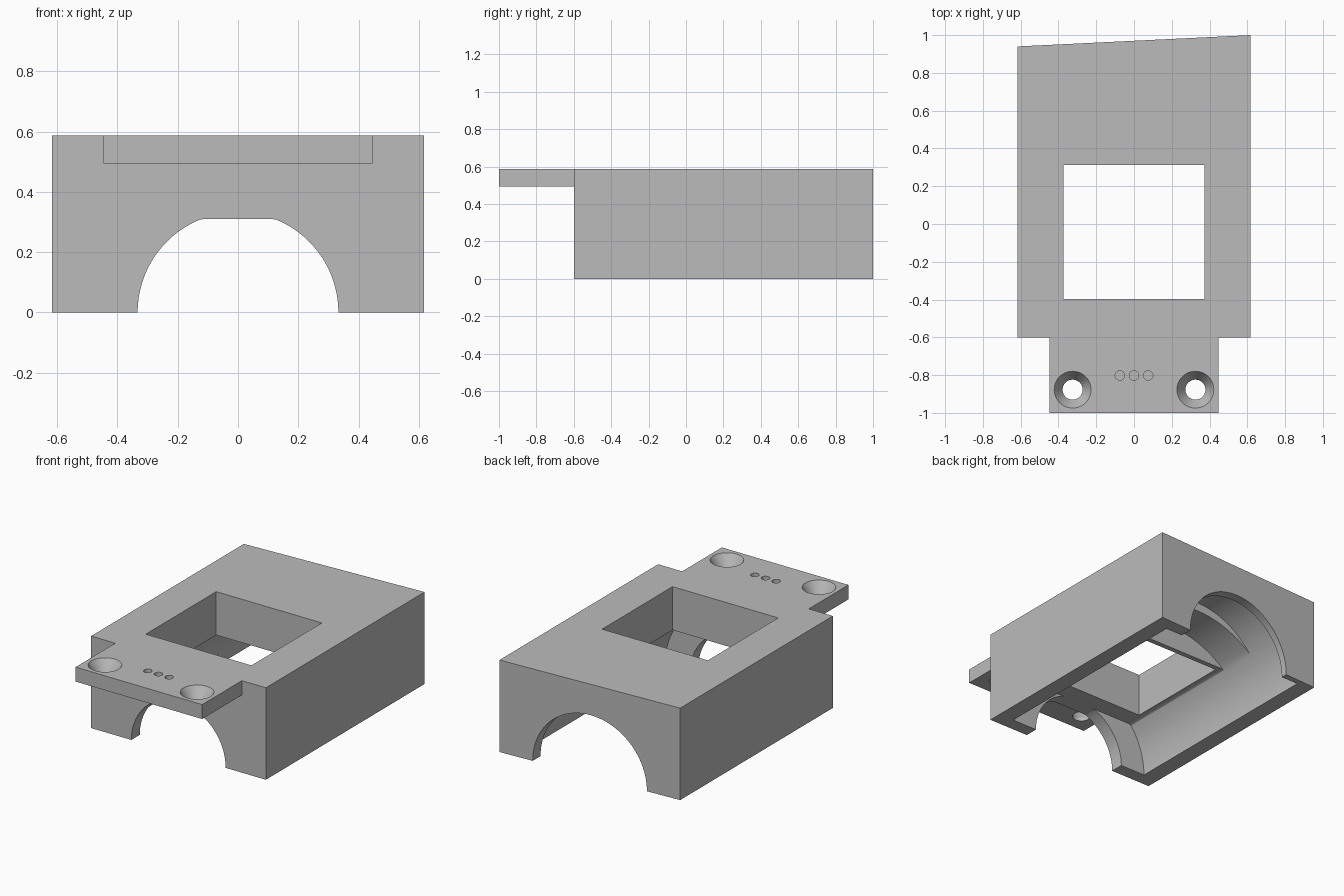
import bpy, bmesh, math
from mathutils import Vector

if "Cube" in bpy.data.objects:
    bpy.data.objects.remove(bpy.data.objects["Cube"], do_unlink=True)

grey = bpy.data.materials.new("plain grey")
grey.use_nodes = True
colour = (0.5, 0.5, 0.5, 1)
grey.diffuse_color = colour
grey.node_tree.nodes["Principled BSDF"].inputs["Base Color"].default_value = colour


def prism(name, points, offset):
    """Extrude a flat outline along an offset into a closed solid."""
    bm = bmesh.new()
    face = bm.faces.new([bm.verts.new(p) for p in points])
    result = bmesh.ops.extrude_face_region(bm, geom=[face], use_keep_orig=True)
    moved = [v for v in result["geom"] if isinstance(v, bmesh.types.BMVert)]
    bmesh.ops.translate(bm, verts=moved, vec=Vector(offset))
    bmesh.ops.recalc_face_normals(bm, faces=bm.faces)
    return finish(name, bm)


def finish(name, bm):
    mesh = bpy.data.meshes.new(name)
    bm.to_mesh(mesh)
    bm.free()
    mesh.materials.append(grey)
    obj = bpy.data.objects.new(name, mesh)
    bpy.context.collection.objects.link(obj)
    return obj


def box(name, x, y0, y1, z0, z1):
    outline = [(-x, y0, z0), (x, y0, z0), (x, y1, z0), (-x, y1, z0)]
    return prism(name, outline, (0, 0, z1 - z0))


def arch(name, r, y0, y1, cap=lambda x: 9):
    """Half-round tunnel along y, with its crown limited by cap(x)."""
    steps = 64
    pts = [(r, y0, -0.1)]
    for i in range(steps + 1):
        a = math.pi * i / steps
        x = r * math.cos(a)
        pts.append((x, y0, min(r * math.sin(a), cap(x))))
    pts.append((-r, y0, -0.1))
    return prism(name, pts, (0, y1 - y0, 0))


def cone(name, x, y, z0, z1, r0, r1):
    bm = bmesh.new()
    bmesh.ops.create_cone(bm, cap_ends=True, segments=40, radius1=r0,
                          radius2=r1, depth=z1 - z0)
    bmesh.ops.translate(bm, verts=bm.verts, vec=Vector((x, y, (z0 + z1) / 2)))
    return finish(name, bm)


def combine(target, other, operation="DIFFERENCE"):
    mod = target.modifiers.new(operation.lower(), "BOOLEAN")
    mod.operation = operation
    mod.solver = "EXACT"
    mod.object = other
    bpy.context.view_layer.objects.active = target
    bpy.ops.object.modifier_apply(modifier=mod.name)
    bpy.data.objects.remove(other, do_unlink=True)


TOP, SIDE, FRONT = 0.587, 0.617, -0.6

# Housing block with a slanted back
housing = prism("housing", [(-SIDE, FRONT, 0), (SIDE, FRONT, 0),
                            (SIDE, 1, 0), (-SIDE, 0.94, 0)], (0, 0, TOP))

# Mounting tab at the front
combine(housing, box("tab", 0.447, -1, FRONT + 0.04, 0.495, TOP), "UNION")


# Underside: front opening, main bay, shallow vault, rear bay, rear opening
def flat(x):
    return 0.31


def vault(x):
    return math.sqrt(0.638 ** 2 - x * x) - 0.183


combine(housing, arch("front_opening", 0.333, -0.7, -0.4, flat))
combine(housing, arch("main_bay", 0.51, -0.515, 0.4, flat))
combine(housing, arch("vault", 0.51, 0.345, 0.65, vault))
combine(housing, arch("rear_bay", 0.51, 0.59, 0.91))
combine(housing, arch("rear_opening", 0.39, 0.8, 1.1))

# Rectangular window through the top
combine(housing, box("window", 0.373, -0.397, 0.313, 0.2, 0.7))

# Countersunk screw holes and three small blind holes in the tab
for side in (-1, 1):
    x, y = side * 0.325, -0.877
    combine(housing, cone("screw_hole", x, y, 0.4, 0.7, 0.053, 0.053))
    combine(housing, cone("countersink", x, y, 0.517, TOP + 0.007, 0.053, 0.102))
for i in (-1, 0, 1):
    combine(housing, cone("pin_hole", i * 0.075, -0.802, 0.55, 0.7, 0.025, 0.025))

# Smooth curved walls, crisp edges
bpy.ops.object.select_all(action="DESELECT")
housing.select_set(True)
bpy.context.view_layer.objects.active = housing
bpy.ops.object.shade_smooth_by_angle(angle=math.radians(25))
